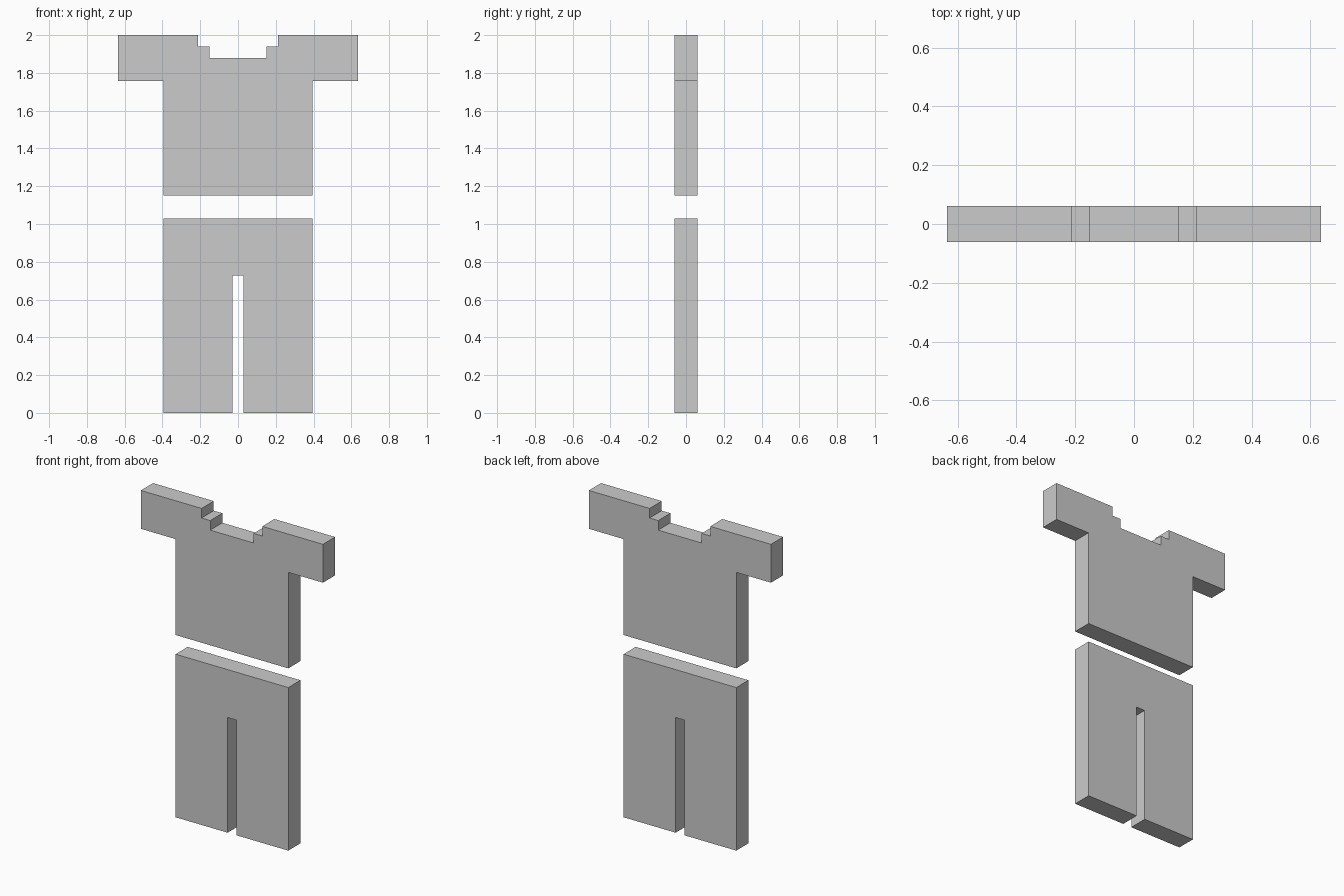
import bpy
import bmesh

if "Cube" in bpy.data.objects:
    bpy.data.objects.remove(bpy.data.objects["Cube"])

U = 1 / 33          # every dimension is a multiple of this step
HALF_DEPTH = 2 * U


def slab(name, half):
    """Mirror a right-half (x, z) outline across x = 0 and extrude it along y."""
    left = [(-x, z) for x, z in reversed(half) if x > 0]
    bm = bmesh.new()
    verts = [bm.verts.new((x * U, -HALF_DEPTH, z * U)) for x, z in half + left]
    face = bm.faces.new(verts)
    ext = bmesh.ops.extrude_face_region(bm, geom=[face])
    moved = [g for g in ext["geom"] if isinstance(g, bmesh.types.BMVert)]
    bmesh.ops.translate(bm, verts=moved, vec=(0, 2 * HALF_DEPTH, 0))
    bmesh.ops.recalc_face_normals(bm, faces=bm.faces)
    mesh = bpy.data.meshes.new(name)
    bm.to_mesh(mesh)
    bm.free()
    obj = bpy.data.objects.new(name, mesh)
    bpy.context.collection.objects.link(obj)
    return obj


# Shirt with short sleeves and a stepped neckline
slab("shirt", [(13, 38), (13, 58), (21, 58), (21, 66), (7, 66),
               (7, 64), (5, 64), (5, 62)])

# Trousers with a narrow gap between the legs
slab("trousers", [(1, 24), (1, 0), (13, 0), (13, 34)])
